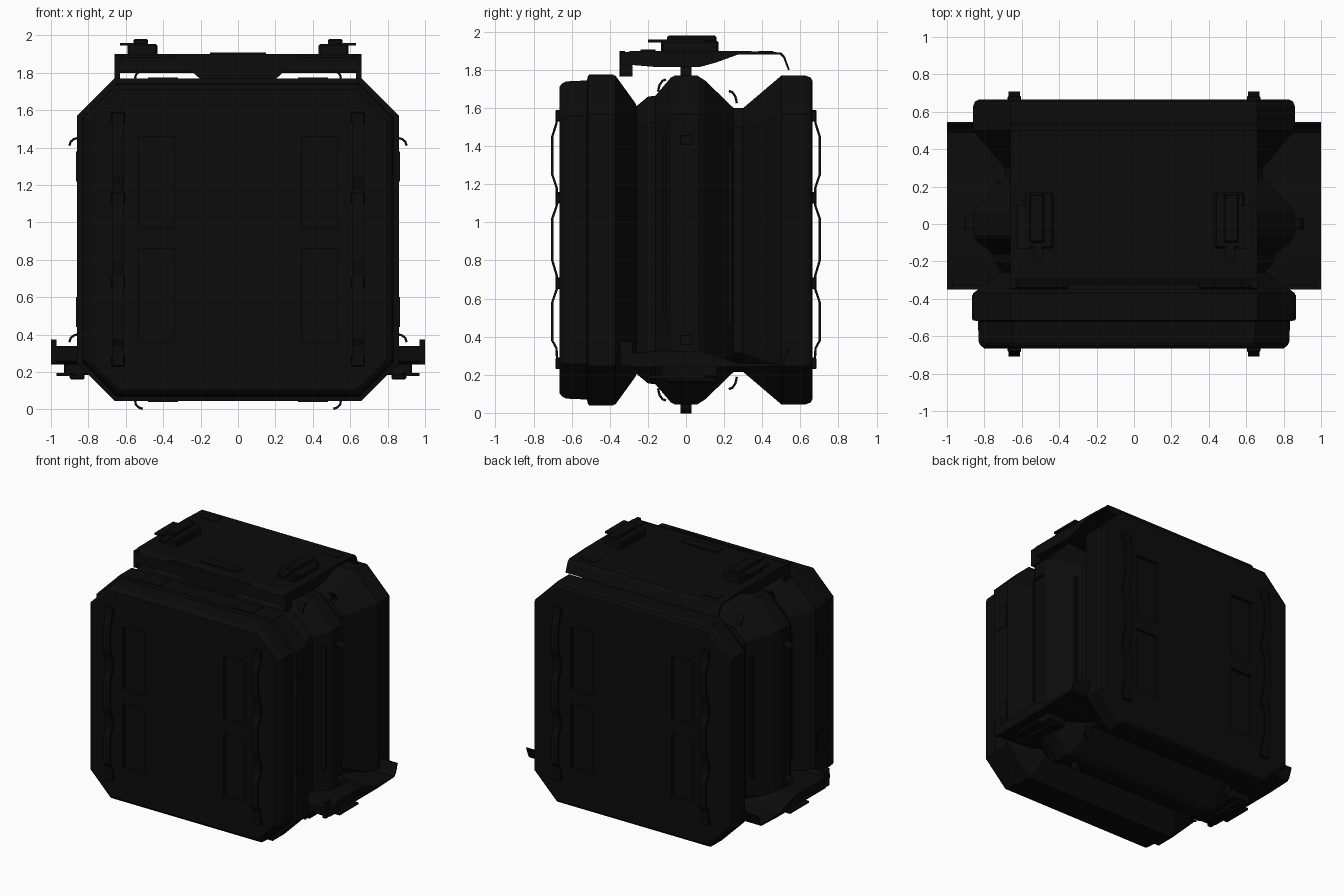
import bpy, bmesh
from mathutils import Vector

cube = bpy.data.objects.get("Cube")
if cube:
    bpy.data.objects.remove(cube, do_unlink=True)


def material(name, value):
    m = bpy.data.materials.new(name)
    m.use_nodes = True
    colour = (value, value, value, 1)
    m.diffuse_color = colour
    m.node_tree.nodes["Principled BSDF"].inputs["Base Color"].default_value = colour
    return m


BLACK = material("near_black", 0.0035)


def finish(name, bm):
    bmesh.ops.recalc_face_normals(bm, faces=bm.faces)
    mesh = bpy.data.meshes.new(name)
    bm.to_mesh(mesh)
    bm.free()
    mesh.materials.append(BLACK)
    ob = bpy.data.objects.new(name, mesh)
    bpy.context.collection.objects.link(ob)
    return ob


def loft(name, rings):
    """Skin a list of closed rings and cap both ends."""
    bm = bmesh.new()
    loops = [[bm.verts.new(p) for p in ring] for ring in rings]
    n = len(loops[0])
    for a, b in zip(loops, loops[1:]):
        for i in range(n):
            j = (i + 1) % n
            bm.faces.new((a[i], a[j], b[j], b[i]))
    bm.faces.new(loops[0])
    bm.faces.new(loops[-1])
    return finish(name, bm)


def box(name, x, y, z, bevel=0.0):
    x, y, z = sorted(x), sorted(y), sorted(z)
    ob = loft(name, [[(x[0], y[0], h), (x[1], y[0], h), (x[1], y[1], h), (x[0], y[1], h)] for h in z])
    if bevel:
        mod = ob.modifiers.new("edge", 'BEVEL')
        mod.width = bevel
    return ob


def ribbon(name, points, width, thick=0.012):
    """Bent strip following points, with a width vector."""
    bm = bmesh.new()
    half = Vector(width) / 2
    pairs = [(bm.verts.new(Vector(p) - half), bm.verts.new(Vector(p) + half)) for p in points]
    for (a, b), (c, d) in zip(pairs, pairs[1:]):
        bm.faces.new((a, b, d, c))
    ob = finish(name, bm)
    mod = ob.modifiers.new("thickness", 'SOLIDIFY')
    mod.thickness = thick
    mod.offset = 0
    return ob


def octagon(y, inset):
    """Chamfered square ring of the case at depth y."""
    w, lo, hi = 0.86 - inset, 0.045 + inset, 1.77 - inset
    c = 0.2 - 0.586 * inset
    return [(-w + c, y, lo), (w - c, y, lo), (w, y, lo + c), (w, y, hi - c),
            (w - c, y, hi), (-w + c, y, hi), (-w, y, hi - c), (-w, y, lo + c)]


# Case: front slab, middle section and rear slab joined by deep V grooves
profile = [(-0.665, 0.06), (-0.65, 0.04), (-0.63, 0.03), (-0.52, 0.025), (-0.515, 0),
           (-0.37, 0), (-0.265, 0.145), (-0.26, 0.16), (-0.2, 0.11), (-0.16, 0.105),
           (-0.08, 0.01), (-0.06, 0), (0.06, 0), (0.1, 0.025), (0.25, 0.17),
           (0.3, 0.17), (0.5, 0), (0.63, 0), (0.655, 0.01), (0.665, 0.03)]
case = loft("case", [octagon(y, i) for y, i in profile])

# Recessed panels on the front and back
for side in (-1, 1):
    for face in (-1, 1):
        for z in ((0.36, 0.86), (0.97, 1.46)):
            cutter = box("cutter", (side * 0.34, side * 0.53), (face * 0.64, face * 0.75), z)
            mod = case.modifiers.new("recess", 'BOOLEAN')
            mod.object = cutter
            mod.solver = 'EXACT'
            bpy.context.view_layer.objects.active = case
            bpy.ops.object.modifier_apply(modifier=mod.name)
            bpy.data.objects.remove(cutter, do_unlink=True)

# Bent handle straps, front and back
handle = [(0.25, 0.675), (0.34, 0.68), (0.38, 0.702), (0.58, 0.702), (0.65, 0.678), (0.72, 0.678),
          (0.8, 0.702), (1.02, 0.702), (1.09, 0.678), (1.18, 0.678), (1.25, 0.702),
          (1.45, 0.702), (1.52, 0.68), (1.57, 0.675)]
for side in (-1, 1):
    for face in (-1, 1):
        ribbon("handle_strap", [(side * 0.64, face * y, z) for z, y in handle], (0.06, 0, 0))
        for z in (0.26, 0.68, 1.13, 1.56):
            box("strap_mount", (side * 0.605, side * 0.675), (face * 0.655, face * 0.685), (z - 0.03, z + 0.03), 0.005)


def lid(name, half, flip):
    """Cover plate with lip, curled rear edge, side fins and pods; flip hangs it upside down."""
    def h(z):
        return 2.14 - z if flip else z

    outline = [(-0.35, 1.81), (-0.34, 1.88), (-0.29, 1.9), (0.3, 1.9), (0.5, 1.892), (0.52, 1.87),
               (0.545, 1.8), (0.535, 1.8), (0.51, 1.865), (0.49, 1.882), (0.27, 1.88),
               (0.16, 1.84), (0.07, 1.815), (-0.15, 1.815), (-0.33, 1.83)]
    loft(name, [[(x, y, h(z)) for y, z in outline] for x in (-half, half)])
    # Tapered front lip
    lip = [(-0.35, 1.9), (0.35, 1.9), (0.2, 1.765), (-0.2, 1.765)]
    if not flip:
        loft(name + "_lip", [[(x, y, h(z)) for x, z in lip] for y in (-0.35, -0.32)])
        box(name + "_grip", (-0.15, 0.15), (-0.24, -0.16), (1.9, 1.908))
    for s in (-1, 1):
        box(name + "_fin", (s * (half - 0.03), s * half), (-0.345, -0.28), (h(1.765), h(1.895)))
        box(name + "_slot", (s * (half - 0.2), s * (half - 0.06)), (0.38, 0.46), (h(1.885), h(1.9)))
        # Latch pod
        e = half - 0.03
        box(name + "_pod", (s * (e - 0.2), s * (e - 0.04)), (-0.13, 0.17), (h(1.89), h(1.955)), 0.01)
        box(name + "_pod_cap", (s * (e - 0.15), s * (e - 0.07)), (-0.1, 0.16), (h(1.95), h(1.98)), 0.008)
        box(name + "_pod_arm", (s * (e - 0.07), s * e), (-0.13, 0.1), (h(1.945), h(1.96)))
        box(name + "_pod_tab", (s * (e - 0.14), s * (e - 0.09)), (-0.2, -0.1), (h(1.945), h(1.96)))


lid("top_cover", 0.66, False)
lid("bottom_tray", 1.0, True)

# Hooks and clasps around the middle section
arc = [(0, 0), (0.018, -0.004), (0.034, -0.018), (0.042, -0.04)]
for s in (-1, 1):
    for z, name in ((1.45, "upper_side_hook"), (0.4, "lower_side_hook")):
        ribbon(name, [(s * (0.86 + a), 0, z + b) for a, b in arc], (0, 0.06, 0))
    ribbon("bottom_hook", [(s * (0.55 + b), 0, 0.045 - a) for a, b in arc], (0, 0.06, 0))
    ribbon("top_hook", [(s * (0.55 + b), 0, 1.77 + a) for a, b in arc], (0, 0.06, 0))
    for mirror in (False, True):
        for y, z, d in ((-0.105, 1.75, -1), (0.225, 1.69, 1)):
            pts = [(s * 0.64, y + d * a, z + 1.6 * b) for a, b in arc]
            if mirror:
                pts = [(x, v, 1.815 - w) for x, v, w in pts]
            ribbon("groove_hook", pts, (0.05, 0, 0))

# Raised side trim and panels
for s in (-1, 1):
    box("side_rail", (s * 0.78, s * 0.838), (-0.12, -0.105), (0.5, 1.46))
    box("side_rib", (s * 0.72, s * 0.74), (0.22, 0.24), (0.45, 1.4))
    for z in ((0.44, 0.6), (1.22, 1.38)):
        box("side_panel", (s * 0.85, s * 0.866), (-0.51, -0.38), z)
    for z in ((0.05, 0.04), (1.765, 1.775)):
        box("slab_panel", (s * 0.32, s * 0.48), (-0.51, -0.38), z)
